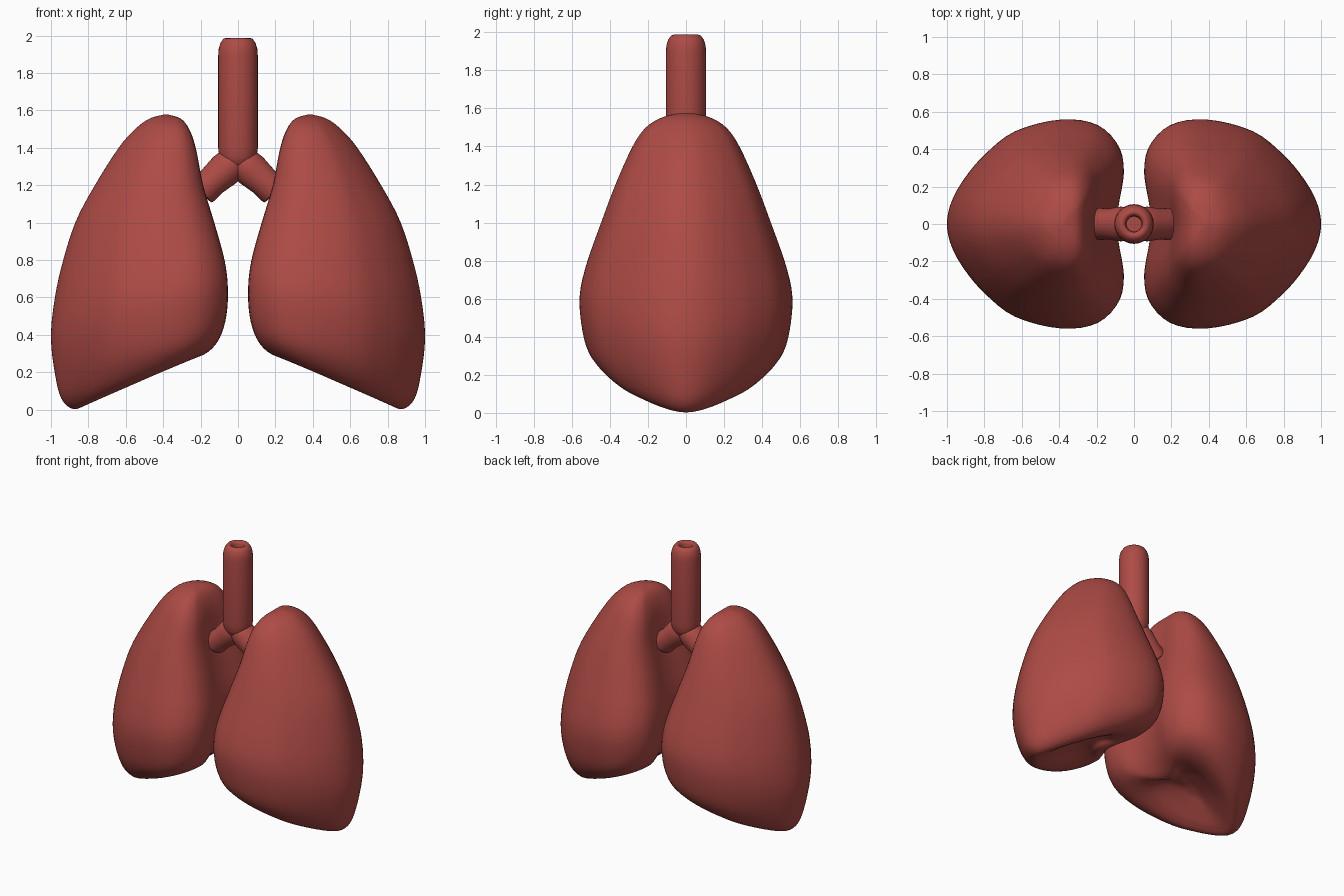
import bpy, bmesh, math
from mathutils import Vector

if "Cube" in bpy.data.objects:
    bpy.data.objects.remove(bpy.data.objects["Cube"])

mat = bpy.data.materials.new("lung red")
mat.diffuse_color = (0.42, 0.07, 0.06, 1)
mat.use_nodes = True
mat.node_tree.nodes["Principled BSDF"].inputs["Base Color"].default_value = mat.diffuse_color


def catmull(pts, n, closed):
    """Smooth curve through tuples of any length."""
    m = len(pts)
    get = (lambda i: pts[i % m]) if closed else (lambda i: pts[max(0, min(m - 1, i))])
    out = []
    for i in range(m if closed else m - 1):
        a, b, c, d = get(i - 1), get(i), get(i + 1), get(i + 2)
        for k in range(n):
            t = k / n
            out.append(tuple(0.5 * (2 * q + (r - p) * t + (2 * p - 5 * q + 4 * r - s) * t * t
                                    + (3 * q - p - 3 * r + s) * t ** 3)
                             for p, q, r, s in zip(a, b, c, d)))
    if not closed:
        out.append(pts[-1])
    return out


def finish(name, bm, angle=60):
    bmesh.ops.recalc_face_normals(bm, faces=bm.faces[:])
    me = bpy.data.meshes.new(name)
    bm.to_mesh(me)
    bm.free()
    ob = bpy.data.objects.new(name, me)
    bpy.context.collection.objects.link(ob)
    me.materials.append(mat)
    bpy.ops.object.select_all(action='DESELECT')
    ob.select_set(True)
    bpy.context.view_layer.objects.active = ob
    bpy.ops.object.shade_smooth_by_angle(angle=math.radians(angle))
    return ob


def skin(bm, rings):
    """Bridge a list of point rings and close the ends."""
    loops = [[bm.verts.new(p) for p in r] for r in rings]
    n = len(loops[0])
    for a, b in zip(loops, loops[1:]):
        for i in range(n):
            j = (i + 1) % n
            bm.faces.new((a[i], a[j], b[j], b[i]))
    for loop in (loops[0], loops[-1]):
        c = bm.verts.new(sum((v.co for v in loop), Vector()) / n)
        for i in range(n):
            bm.faces.new((loop[i], loop[(i + 1) % n], c))


# lungs: D-shaped section (u from medial to lateral, v back to front)
half = [(1, 0), (.975, .22), (.9, .45), (.79, .67), (.62, .89), (.36, 1),
        (.15, .945), (.025, .72), (0, .42), (0, .17), (0, 0)]
section = catmull(half + [(u, -v) for u, v in half[-2:0:-1]], 4, True)

# inner x, inner z, outer x, outer z, half depth, medial dent, lateral narrowing
levels = [(.37, 1.577, .40, 1.577, .02, 0, 0),
          (.305, 1.555, .475, 1.555, .12, 0, 0),
          (.262, 1.5, .55, 1.5, .21, 0, 0),
          (.225, 1.4, .638, 1.4, .28, .015, 0),
          (.185, 1.2, .765, 1.2, .37, .03, 0),
          (.125, 1.0, .87, 1.0, .445, .035, 0),
          (.07, .8, .945, .76, .52, .035, 0),
          (.052, .65, .985, .56, .557, .04, 0),
          (.06, .5, 1.0, .38, .55, .06, .03),
          (.095, .385, .98, .2, .52, .08, .12),
          (.15, .315, .945, .06, .45, .10, .22),
          (.22, .28, .88, .003, .36, .10, .25),
          (.29, .272, .81, .03, .26, .08, .2),
          (.37, .28, .73, .09, .16, .04, .1),
          (.50, .25, .60, .20, .04, 0, 0)]
rings = []
for xi, zi, xo, zo, w, d, k in catmull(levels, 4, False):
    ring = []
    for u, v in section:
        if u < .1:
            u += d * max(0, 1 - (v / .5) ** 2) ** 1.5
        ring.append((xi + (xo - xi) * u, w * v * (1 - k * u * u), zi + (zo - zi) * u))
    rings.append(ring)
bm = bmesh.new()
skin(bm, rings)
lungs = finish("lungs", bm, 80)
mirror = lungs.modifiers.new("mirror", 'MIRROR')
mirror.use_axis = (True, False, False)
mirror.use_mirror_merge = False


def circle(centre, axis, r, n=32):
    axis = Vector(axis).normalized()
    side = Vector((0, 1, 0))
    up = axis.cross(side)
    return [Vector(centre) + r * (math.cos(2 * math.pi * i / n) * side
                                  + math.sin(2 * math.pi * i / n) * up) for i in range(n)]


# trachea: round-lipped tube with a small opening
lip = [(.06, 1.29), (.085, 1.31), (.1, 1.35), (.106, 1.40), (.106, 1.89), (.103, 1.93),
       (.094, 1.96), (.078, 1.983), (.062, 1.988), (.05, 1.982), (.043, 1.965),
       (.04, 1.93), (.04, 1.88)]
bm = bmesh.new()
skin(bm, [circle((0, 0, z), (0, 0, 1), r) for r, z in lip])
finish("trachea", bm)

# bronchi: one angled tube each side, running into the lung
for sx, name in ((1, "right_bronchus"), (-1, "left_bronchus")):
    start, end = Vector((0, 0, 1.345)), Vector((.2 * sx, 0, 1.165))
    axis = end - start
    bm = bmesh.new()
    skin(bm, [circle(start + axis * t, axis, r) for t, r in
              ((-.05, .07), (.08, .086), (.35, .093), (.7, .082), (.9, .086), (.98, .082), (1, .06))])
    finish(name, bm)
